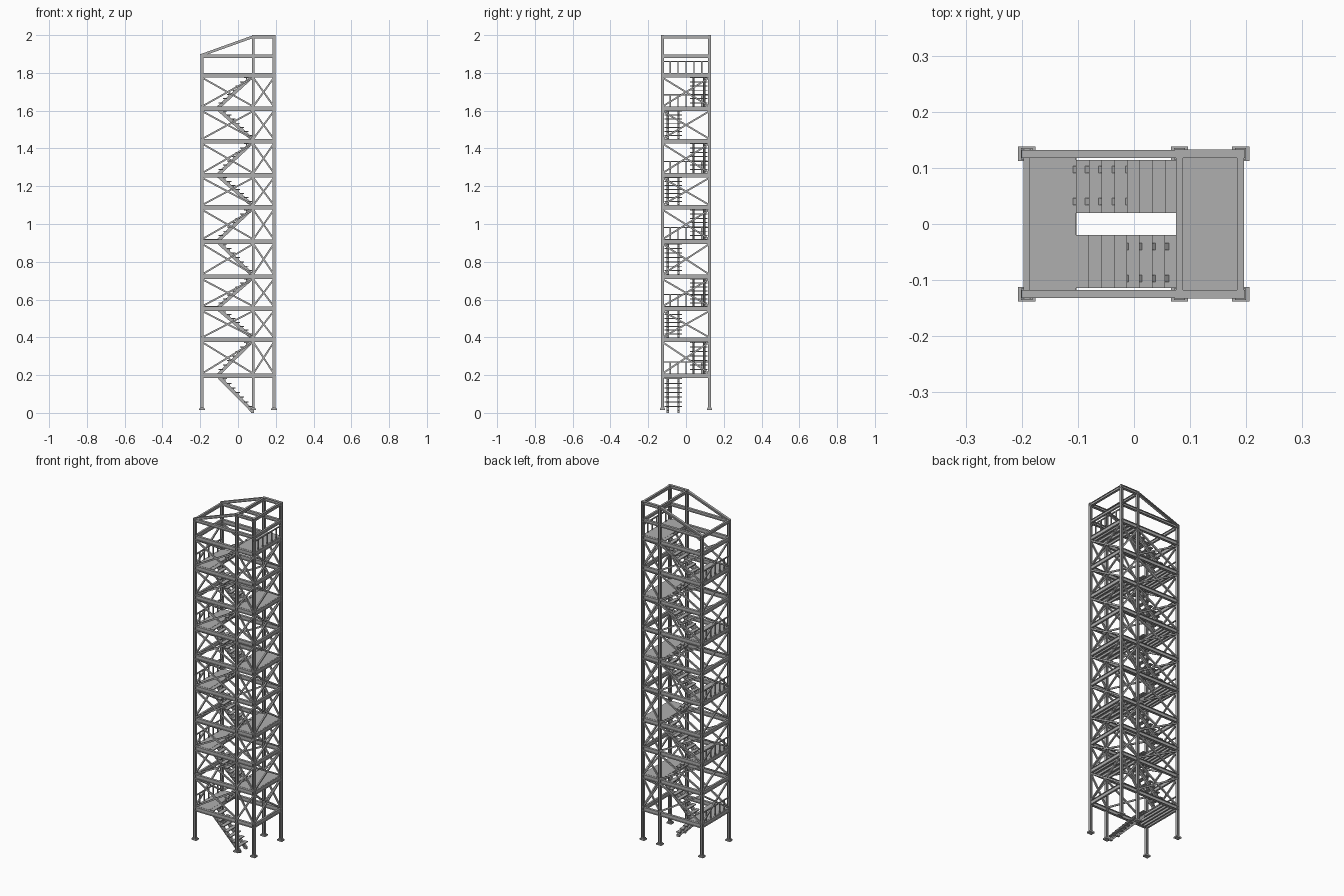
import bpy, bmesh
from mathutils import Vector

if "Cube" in bpy.data.objects:
    bpy.data.objects.remove(bpy.data.objects["Cube"])

XL, XM, XR, Y = -0.191, 0.081, 0.19, 0.125
LEVELS = [0.196, 0.387, 0.552, 0.72, 0.907, 1.088, 1.257, 1.438, 1.61, 1.787]
ROOF, TOP = 1.888, 1.99

# Dark grey steel
steel = bpy.data.materials.new("dark_steel")
steel.diffuse_color = (0.43, 0.43, 0.43, 1)
steel.use_nodes = True
steel.node_tree.nodes["Principled BSDF"].inputs["Base Color"].default_value = steel.diffuse_color


def rect(w, h):
    return [(-w/2, -h/2), (w/2, -h/2), (w/2, h/2), (-w/2, h/2)]


def i_section(w, h, t=0.003):
    a, b, s = w/2, h/2, t/2
    return [(-a, -b), (a, -b), (a, -b+t), (s, -b+t), (s, b-t), (a, b-t),
            (a, b), (-a, b), (-a, b-t), (-s, b-t), (-s, -b+t), (-a, -b+t)]


def bar(bm, p, q, profile):
    """Sweep a closed profile (side, up) from p to q."""
    p, q = Vector(p), Vector(q)
    d = (q - p).normalized()
    ref = Vector((1, 0, 0)) if abs(d.z) > 0.99 else Vector((0, 0, 1))
    side = d.cross(ref).normalized()
    up = side.cross(d)
    rings = [[bm.verts.new(c + side*a + up*b) for a, b in profile] for c in (p, q)]
    n = len(profile)
    for i in range(n):
        j = (i + 1) % n
        bm.faces.new((rings[0][i], rings[0][j], rings[1][j], rings[1][i]))
    bm.faces.new(rings[0][::-1])
    bm.faces.new(rings[1])


def box(bm, lo, hi):
    yc, zc = (lo[1]+hi[1])/2, (lo[2]+hi[2])/2
    bar(bm, (lo[0], yc, zc), (hi[0], yc, zc), rect(hi[1]-lo[1], hi[2]-lo[2]))


def finish(bm, name):
    bmesh.ops.recalc_face_normals(bm, faces=bm.faces)
    me = bpy.data.meshes.new(name)
    bm.to_mesh(me)
    bm.free()
    me.materials.append(steel)
    bpy.context.collection.objects.link(bpy.data.objects.new(name, me))


# Columns and foot plates
cols, feet = bmesh.new(), bmesh.new()
for x, top in ((XL, ROOF + 0.008), (XM, 1.998), (XR, 1.998)):
    for y in (-Y, Y):
        bar(cols, (x, y, 0.015), (x, y, top), i_section(0.015, 0.015))
        box(feet, (x-0.0155, y-0.013, 0.015), (x+0.0155, y+0.013, 0.023))
        box(feet, (x-0.010, y-0.010, 0.023), (x+0.010, y+0.010, 0.028))
finish(cols, "columns")
finish(feet, "foot_plates")

# Perimeter beams on every level and the flat roof ring
beams = bmesh.new()
for z in LEVELS + [ROOF]:
    h = 0.024 if z < ROOF else 0.018
    for y in (-Y, Y):
        bar(beams, (XL-0.007, y, z), (XR+0.007, y, z), i_section(0.014, h))
    for x in (XL, XR):
        bar(beams, (x, -Y, z), (x, Y, z), i_section(0.011, h))
finish(beams, "floor_beams")

# Sloping roof frame
roof = bmesh.new()
for y in (-Y, Y):
    bar(roof, (XL-0.007, y, ROOF + 0.004), (XM, y, TOP+0.002), i_section(0.014, 0.014))
    bar(roof, (XM-0.007, y, TOP+0.001), (XR+0.008, y, TOP+0.001), i_section(0.015, 0.018))
for x in (XM, XR):
    bar(roof, (x, -Y, TOP), (x, Y, TOP), i_section(0.012, 0.018))
finish(roof, "roof_frame")

# Cross bracing on all four sides
braces = bmesh.new()
prof = rect(0.008, 0.009)
for z0, z1 in zip(LEVELS, LEVELS[1:]):
    a, b = z0 + 0.012, z1 - 0.012
    for y in (-Y, Y):
        for x0, x1 in ((XL, XM), (XM, XR)):
            bar(braces, (x0, y, a), (x1, y, b), prof)
            bar(braces, (x0, y, b), (x1, y, a), prof)
    for x in (XL, XR):
        bar(braces, (x, -Y, a), (x, Y, b), prof)
        bar(braces, (x, -Y, b), (x, Y, a), prof)
finish(braces, "cross_braces")

# Landings alternate left and right, each with joists under the deck
decks, joists = bmesh.new(), bmesh.new()
for i, z in enumerate(LEVELS):
    x0, x1 = (XL, -0.103) if i % 2 == 0 else (XM - 0.006, XR)
    box(decks, (x0, -0.119, z+0.008), (x1, 0.119, z+0.013))
    for k in range(4):
        x = x0 + (x1 - x0) * (k + 1) / 4 - 0.004 if i % 2 == 0 else x0 + 0.006 + (x1 - x0) * k / 4
        bar(joists, (x, -Y, z-0.001), (x, Y, z-0.001), i_section(0.009, 0.018))
finish(decks, "landing_decks")
finish(joists, "landing_joists")

# Railings on the outer end of left landings and the top landing
rails = bmesh.new()
for z, x in [(z, XL) for z in LEVELS[::2]] + [(LEVELS[-1], XR)]:
    bar(rails, (x, -Y, z+0.074), (x, Y, z+0.074), rect(0.006, 0.006))
    for k in range(7):
        y = -Y + 2*Y*k/6
        bar(rails, (x, y, z+0.01), (x, y, z+0.074), rect(0.006, 0.006))
finish(rails, "landing_railings")

# Stair flights: front ones climb left, rear ones climb right
strings, treads = bmesh.new(), bmesh.new()
N = 8
for i, z1 in enumerate(LEVELS):
    z0 = 0.0 if i == 0 else LEVELS[i-1]
    front = i % 2 == 0
    xa, xb = (0.078, -0.103) if front else (-0.103, 0.078)
    s = -1 if front else 1
    for y in (0.04, 0.097):
        bar(strings, (xa, s*y, z0+0.008), (xb, s*y, z1-0.004), i_section(0.012, 0.018))
    for k in range(N):
        xs = sorted((xa + (xb-xa)*k/N, xa + (xb-xa)*(k+1)/N))
        z = z0 + (z1 - z0) * (k + 1) / N + 0.010
        ys = sorted((s*0.02, s*0.114))
        box(treads, (xs[0], ys[0], z-0.003), (xs[1], ys[1], z+0.002))
        # tread brackets down to the stringers
        xm = (xs[0] + xs[1]) / 2
        for y in (0.04, 0.097):
            box(treads, (xm-0.003, s*y-0.004, z-0.016), (xm+0.003, s*y+0.004, z-0.003))
# Foot of the first flight on the ground
for y in (-0.04, -0.097):
    box(strings, (0.068, y-0.006, 0.0), (0.086, y+0.006, 0.012))
finish(strings, "stair_stringers")
finish(treads, "stair_treads")
